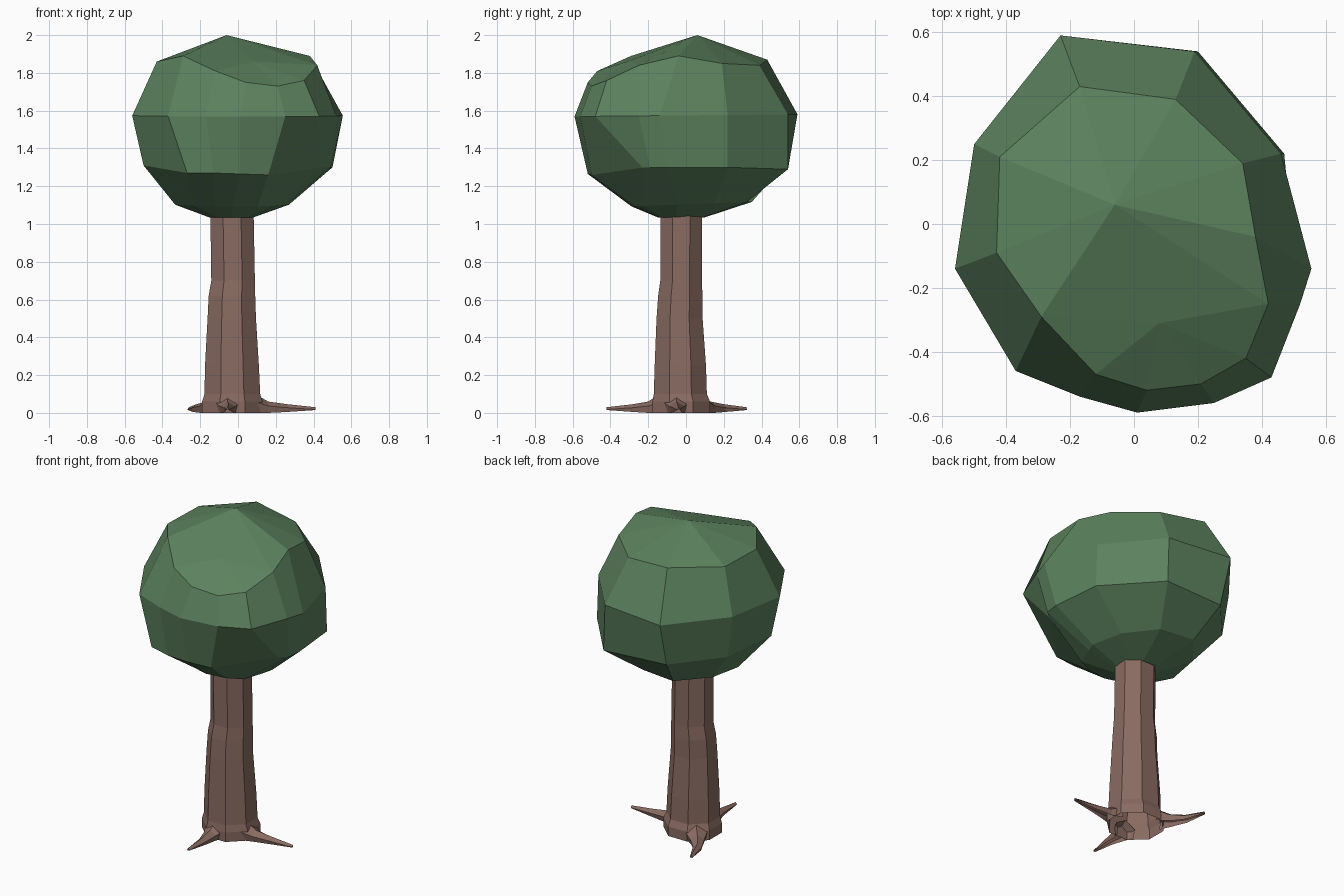
import bpy, bmesh
from math import sin, cos, tau
from mathutils import Vector

if "Cube" in bpy.data.objects:
    bpy.data.objects.remove(bpy.data.objects["Cube"])


def material(name, color):
    m = bpy.data.materials.new(name)
    m.use_nodes = True
    m.diffuse_color = color
    m.node_tree.nodes["Principled BSDF"].inputs["Base Color"].default_value = color
    return m


def finish(bm, name, mat):
    bmesh.ops.recalc_face_normals(bm, faces=bm.faces)
    mesh = bpy.data.meshes.new(name)
    bm.to_mesh(mesh)
    bm.free()
    mesh.materials.append(mat)
    ob = bpy.data.objects.new(name, mesh)
    bpy.context.collection.objects.link(ob)
    return ob


def loft(bm, rings, closed=True):
    """Skin a list of point rings with quads and return the vertex rings."""
    loops = [[bm.verts.new(p) for p in ring] for ring in rings]
    n = len(loops[0])
    for a, b in zip(loops, loops[1:]):
        for i in range(n if closed else n - 1):
            j = (i + 1) % n
            bm.faces.new((a[i], a[j], b[j], b[i]))
    return loops


green = material("leaf green", (0.107, 0.223, 0.112, 1))
brown = material("bark brown", (0.25, 0.147, 0.12, 1))

# Canopy: faceted rings around a lopsided outline, cut away under one corner
shoulder = [(-.43, -.09, 1.86), (-.42, .21, 1.86), (-.17, .43, 1.87), (.13, .39, 1.84),
            (.34, .19, 1.85), (.38, -.04, 1.89), (.42, -.25, 1.84), (.35, -.42, 1.76),
            (.21, -.5, 1.73), (.04, -.52, 1.75), (-.12, -.47, 1.81), (-.29, -.29, 1.89)]
girth = [(-.56, -.14), (-.5, .25), (-.23, .59), (.19, .54), (.46, .22), (.555, -.14),
         (.52, -.25), (.43, -.48), (.25, -.56), (.01, -.59), (-.17, -.54), (-.37, -.46)]
belly = [(-.5, -.14, 1.31), (-.46, .24, 1.31), (-.22, .51, 1.3), (.2, .54, 1.29),
         (.47, .22, 1.3), (.5, -.1, 1.3), (.49, -.19, 1.3), (.44, -.23, 1.298),
         (.16, -.5, 1.26), (.01, -.52, 1.265), (-.13, -.52, 1.27), (-.27, -.48, 1.27)]


def scaled(s, dx, dy, z, tilt):
    return [(x * s + dx, y * s + dy, z + tilt * y) for x, y in girth]


bm = bmesh.new()
rings = loft(bm, [shoulder,
                  scaled(1, 0, 0, 1.575, .01),
                  belly,
                  scaled(.54, -.03, .03, 1.105, .02),
                  scaled(.21, -.035, -.025, 1.035, 0)])
bm.faces.new(rings[-1])
top = rings[0]
peak = bm.verts.new((-.06, .06, 2))
brow = bm.verts.new((.08, -.31, 1.86))
for i in range(12):
    hub = brow if 6 <= i <= 10 else peak
    bm.faces.new((top[i], top[(i + 1) % 12], hub))
bm.faces.new((top[6], peak, brow))
bm.faces.new((top[11], brow, peak))
finish(bm, "canopy", green)

# Trunk: eight-sided open tube, tapering, with a slight bend and a flared foot
SIDES = 8
levels = [(0, .165, -.03, -.025), (.06, .165, -.03, -.025), (.1, .152, -.03, -.03),
          (.25, .147, -.032, -.03), (.5, .132, -.033, -.034), (.62, .127, -.032, -.03),
          (.7, .119, -.026, -.026), (1.07, .118, -.032, -.025)]
bm = bmesh.new()
loft(bm, [[(cx + r * cos(tau * (i + .5) / SIDES) * 1.05,
            cy + r * sin(tau * (i + .5) / SIDES), z) for i in range(SIDES)]
          for z, r, cx, cy in levels])
finish(bm, "trunk", brown)


# Roots: tapered claws along the ground, open underneath
def root(name, path):
    points = [Vector(p) for p in path]
    sizes = [(.07, .1), (.042, .06), (.026, .046), (.008, .03)]
    rings = []
    for k, (p, (half, high)) in enumerate(zip(points, sizes)):
        along = points[min(k + 1, 3)] - points[max(k - 1, 0)]
        side = Vector((-along.y, along.x, 0)).normalized()
        outline = [(-.8, p.z), (-1, high * .6), (0, high), (1, high * .6), (.8, p.z)]
        rings.append([(p.x + side.x * half * u, p.y + side.y * half * u, z)
                      for u, z in outline])
    bm = bmesh.new()
    loops = loft(bm, rings, closed=False)
    bm.faces.new(loops[-1])
    finish(bm, name, brown)


root("left_root", [(.09, -.05, 0), (.16, -.05, 0), (.26, -.045, .005), (.41, -.04, .015)])
root("front_root", [(-.055, -.14, 0), (-.055, -.2, 0), (-.05, -.28, .005), (-.055, -.42, .015)])
root("back_root", [(-.12, .07, 0), (-.17, .13, 0), (-.22, .2, .005), (-.26, .32, .015)])
